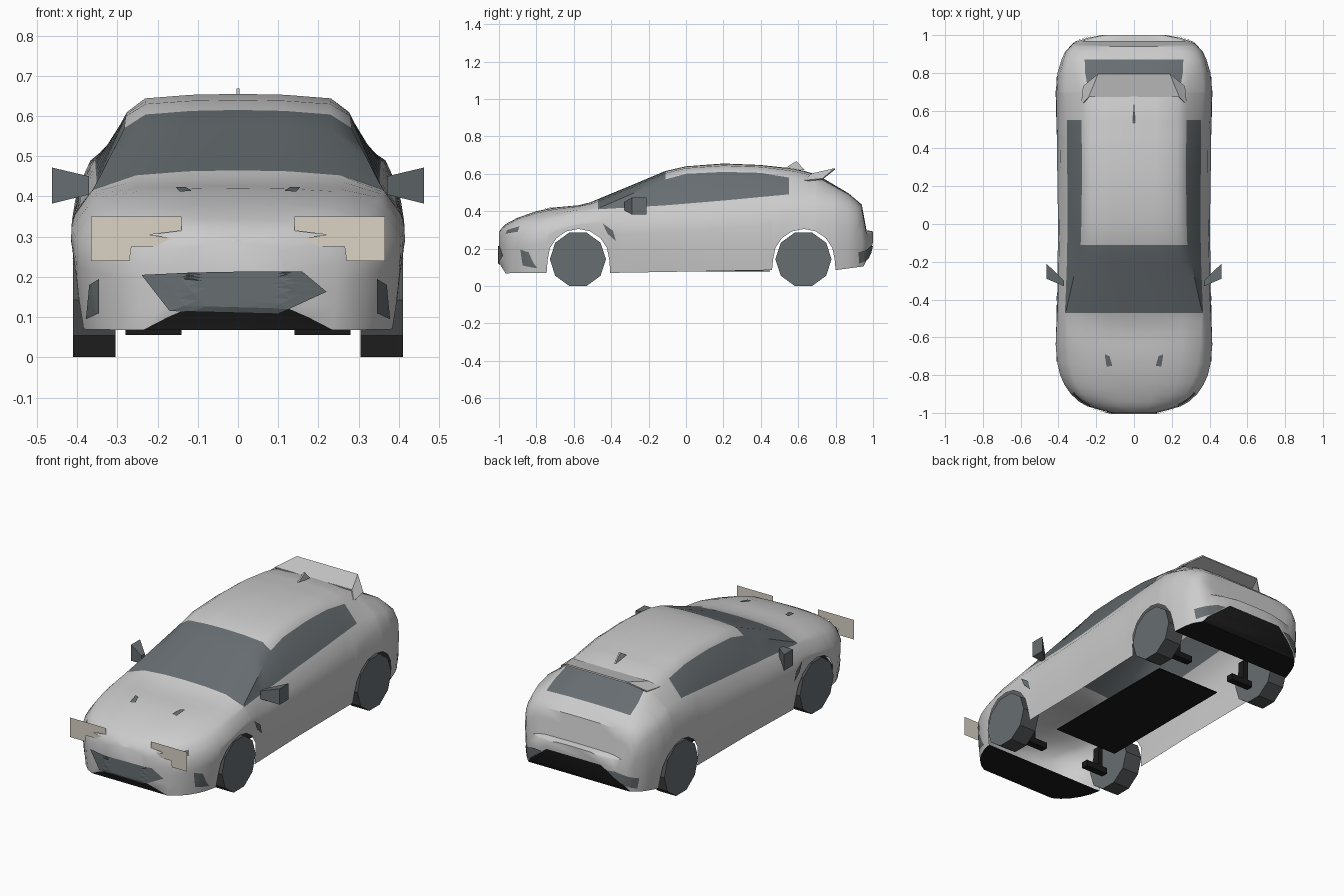
import bpy, bmesh, math
from mathutils import Vector
from mathutils.bvhtree import BVHTree

if "Cube" in bpy.data.objects:
    bpy.data.objects.remove(bpy.data.objects["Cube"])


def material(name, r, g, b):
    m = bpy.data.materials.new(name)
    m.use_nodes = True
    m.diffuse_color = (r, g, b, 1)
    m.node_tree.nodes["Principled BSDF"].inputs["Base Color"].default_value = (r, g, b, 1)
    return m


PAINT = material("light grey paint", .6, .6, .6)
GLASS = material("dark grey glass", .135, .155, .165)
BLACK = material("black underside", .01, .01, .01)
LAMP = material("cream lamp", .7, .65, .56)
TREAD = material("tyre grey", .08, .083, .086)


def finish(name, bm, mats, smooth=False):
    bmesh.ops.recalc_face_normals(bm, faces=bm.faces)
    mesh = bpy.data.meshes.new(name)
    bm.to_mesh(mesh)
    ob = bpy.data.objects.new(name, mesh)
    bpy.context.collection.objects.link(ob)
    for m in mats:
        mesh.materials.append(m)
    if smooth:
        bpy.ops.object.select_all(action='DESELECT')
        ob.select_set(True)
        bpy.context.view_layer.objects.active = ob
        bpy.ops.object.shade_smooth_by_angle(angle=math.radians(38))
    return ob


def curve(points):
    """Piecewise linear profile along the length."""
    def at(y):
        for (a, p), (b, q) in zip(points, points[1:]):
            if y <= b:
                return p + (q - p) * max(0, (y - a) / (b - a))
        return points[-1][1]
    return at


# Profiles along the car: half width, roof line, belt line, top of side glass
width = curve([(-1, .12), (-.97, .24), (-.93, .31), (-.87, .36), (-.78, .4), (-.65, .415),
               (-.4, .407), (0, .402), (.5, .41), (.7, .415), (.8, .405), (.9, .375),
               (.96, .32), (.985, .25), (1, .17)])
top = curve([(-1, .29), (-.97, .328), (-.9, .365), (-.8, .4), (-.7, .42), (-.54, .435), (-.47, .465),
             (-.3, .535), (-.11, .615), (0, .64), (.2, .655), (.4, .647), (.6, .625), (.7, .595),
             (.87, .495), (.94, .435), (.965, .298), (1, .292)])
belt = curve([(-1, .265), (-.9, .32), (-.6, .385), (-.47, .41), (-.1, .432), (.2, .457), (.55, .49),
              (.7, .49), (.87, .45), (.94, .41), (.965, .28), (1, .277)])
belt_in = curve([(-1, .905), (-.47, .895), (-.2, .878), (.55, .865), (.8, .895), (1, .905)])
glass_top = curve([(-1, .275), (-.9, .34), (-.6, .405), (-.47, .415), (-.11, .57), (0, .6), (.2, .61),
                   (.4, .605), (.55, .58), (.7, .545), (.87, .475), (.94, .425), (.965, .289), (1, .285)])
glass_in = curve([(-1, .8), (-.55, .86), (-.47, .885), (-.11, .7), (.3, .675), (.7, .68), (.87, .78), (1, .8)])
roof_in = curve([(-1, .6), (-.47, .62), (-.11, .57), (.6, .57), (.7, .58), (.87, .68), (1, .65)])

# Lower edge, rising over the two wheel arches
edge = [(-1, .125), (-.965, .068)]
for centre, base in ((-.575, .07), (.63, .085)):
    edge.append((centre - .17, base))
    for k in range(9):
        a = math.pi * (1 - k / 8)
        edge.append((centre + .165 * math.cos(a), .14 + .165 * math.sin(a)))
    edge.append((centre + .17, base))
edge += [(.95, .105), (.985, .175), (1, .235)]
bottom = curve(edge)


def section(y):
    w, z0, zb, zg, zt = width(y), bottom(y), belt(y), glass_top(y), top(y)
    zs = max(zb - .055, z0 + .015)
    pts = []
    for t in (0, .35, .7, 1):
        z = z0 + (zs - z0) * t
        bend = .05 if z < .3 else .16
        pts.append((w * (1 - bend * ((.3 - z) / .23) ** 2), z))
    pts += [(w * belt_in(y), zb), (w * glass_in(y), zg)]
    wr = w * roof_in(y)
    pts += [(wr, zg + (zt - zg) * .75), (wr * .5, zg + (zt - zg) * .95), (0, zt)]
    return pts + [(-x, z) for x, z in pts[-2::-1]]


# Body shell, open underneath between the bumpers
stations = sorted({round(p[0], 4) for p in edge} | {
    -.985, -.94, -.9, -.85, -.8, -.47, -.3, -.2, -.11, 0, .1, .2, .3, .4, .55, .7,
    .76, .83, .87, .91, .94, .965})
bm = bmesh.new()
rings = [[bm.verts.new((x, y, z)) for x, z in section(y)] for y in stations]
n = len(rings[0])
for i in range(len(rings) - 1):
    mid = (stations[i] + stations[i + 1]) / 2
    for j in range(n - 1):
        f = bm.faces.new((rings[i][j], rings[i + 1][j], rings[i + 1][j + 1], rings[i][j + 1]))
        row = min(j, n - 2 - j)
        screen = -.47 < mid < -.11 and row >= 5
        side = -.47 < mid < .55 and row == 4
        rear = .7 < mid < .87 and row >= 6
        f.material_index = 1 if screen or side or rear else 0
    if mid < -.745 or mid > .8:
        f = bm.faces.new((rings[i][0], rings[i][-1], rings[i + 1][-1], rings[i + 1][0]))
        f.material_index = 2
bm.faces.new(rings[0])
bm.faces.new(rings[-1])
bmesh.ops.recalc_face_normals(bm, faces=bm.faces)
tree = BVHTree.FromBMesh(bm)
finish("body_shell", bm, [PAINT, GLASS, BLACK], True)

# Thin plates wrapped onto the body surface
VIEWS = {
    "front": (lambda a, b: (a, -2, b), Vector((0, 1, 0))),
    "back": (lambda a, b: (a, 2, b), Vector((0, -1, 0))),
    "top": (lambda a, b: (a, b, 2), Vector((0, 0, -1))),
    "left": (lambda a, b: (2, a, b), Vector((-1, 0, 0))),
}


def plate(name, view, outline, mat, mirror=False, lift=.006):
    start, ray = VIEWS[view]
    mean = [sum(p[k] for p in outline) / len(outline) for k in (0, 1)]
    for s in (1, -1) if mirror else (1,):
        bm = bmesh.new()
        hub, *rim = [bm.verts.new(start(a, b)) for a, b in [mean] + outline]
        for a, b in zip(rim, rim[1:] + rim[:1]):
            bm.faces.new((hub, a, b))
        bmesh.ops.subdivide_edges(bm, edges=bm.edges, cuts=4, use_grid_fill=True)
        for v in list(bm.verts):
            hit = tree.ray_cast(v.co, ray)[0]
            if hit:
                v.co = hit - ray * lift
                v.co.x *= s
            else:
                bm.verts.remove(v)
        label = name if not mirror else ("left_" if s > 0 else "right_") + name
        finish(label, bm, [mat])


plate("grille", "front", [(-.24, .205), (-.11, .211), (0, .213), (.11, .214), (.16, .213), (.22, .163),
                          (.1, .108), (-.17, .115)], GLASS)
plate("bumper_vent", "front", [(.345, .11), (.378, .095), (.37, .18), (.345, .195)], GLASS, True)
plate("bonnet_vent", "top", [(.115, -.75), (.145, -.755), (.155, -.69), (.13, -.7)], GLASS, True)
plate("wing_vent", "left", [(-.445, .335), (-.39, .295), (-.375, .24), (-.42, .28)], GLASS, True)
plate("lamp_strip", "left", [(-.965, .28), (-.955, .3), (-.89, .32), (-.9, .29)], GLASS, True)
plate("rear_vent", "back", [(.2, .215), (.25, .215), (.355, .18), (.345, .12), (.28, .15)], GLASS, True)

# Headlamp panels standing across the front corners
for s, label in ((1, "left"), (-1, "right")):
    bm = bmesh.new()
    outline = [(.14, .35), (.365, .35), (.365, .24), (.27, .24), (.265, .275), (.2, .275),
               (.16, .295), (.22, .305), (.14, .315)]
    bm.faces.new([bm.verts.new((x * s, -.974, z)) for x, z in outline])
    finish(label + "_headlamp", bm, [LAMP])


def prism(name, a, b, mats):
    """Solid between two matching outlines."""
    bm = bmesh.new()
    va, vb = [[bm.verts.new(p) for p in o] for o in (a, b)]
    bm.faces.new(va)
    bm.faces.new(vb)
    for i in range(len(va)):
        k = (i + 1) % len(va)
        f = bm.faces.new((va[i], va[k], vb[k], vb[i]))
        f.material_index = len(mats) - 1
    return finish(name, bm, mats)


def quad(x, y0, y1, z0, z1):
    return [(x, y0, z0), (x, y1, z0), (x, y1, z1), (x, y0, z1)]


# Wheels, mirrors and suspension
for s, side in ((1, "left"), (-1, "right")):
    prism(side + "_mirror", quad(.37 * s, -.33, -.3, .405, .45), quad(.463 * s, -.29, -.21, .382, .472), [GLASS])
    for y, end in ((-.578, "front"), (.628, "rear")):
        rim = [(y + .15 * math.cos(k * math.pi / 5), .143 + .15 * math.sin(k * math.pi / 5)) for k in range(10)]
        prism(f"{end}_{side}_wheel", [(.305 * s, *p) for p in rim], [(.41 * s, *p) for p in rim], [GLASS, TREAD])
        prism(f"{end}_{side}_arm", quad(.14 * s, y - .02, y + .02, .055, .09),
              quad(.28 * s, y - .02, y + .02, .055, .09), [BLACK])
        prism(f"{end}_{side}_strut", quad(.22 * s, y - .02, y + .02, .09, .2),
              quad(.25 * s, y - .02, y + .02, .09, .2), [BLACK])

# Floor panel
prism("floor_panel", quad(-.2, -.4, .45, .078, .084), quad(.2, -.4, .45, .078, .084), [BLACK])

# Roof spoiler with turned-down ends
bm = bmesh.new()
front, back = [], []
for x, xb in ((-.28, -.27), (-.24, -.19), (0, 0), (.24, .19), (.28, .27)):
    tip = abs(x) > .25
    front.append(bm.verts.new((x, .63 if tip else .672, .565 if tip else .602)))
    back.append(bm.verts.new((xb, .73 if tip else .795, .575 if tip else .63)))
for i in range(4):
    bm.faces.new((front[i], front[i + 1], back[i + 1], back[i]))
spoiler = finish("roof_spoiler", bm, [PAINT])
mod = spoiler.modifiers.new("thickness", 'SOLIDIFY')
mod.thickness = .008

# Roof aerial fin
fin = [(.53, .63), (.59, .668), (.635, .62)]
prism("aerial_fin", [(-.004, *p) for p in fin], [(.004, *p) for p in fin], [PAINT])
